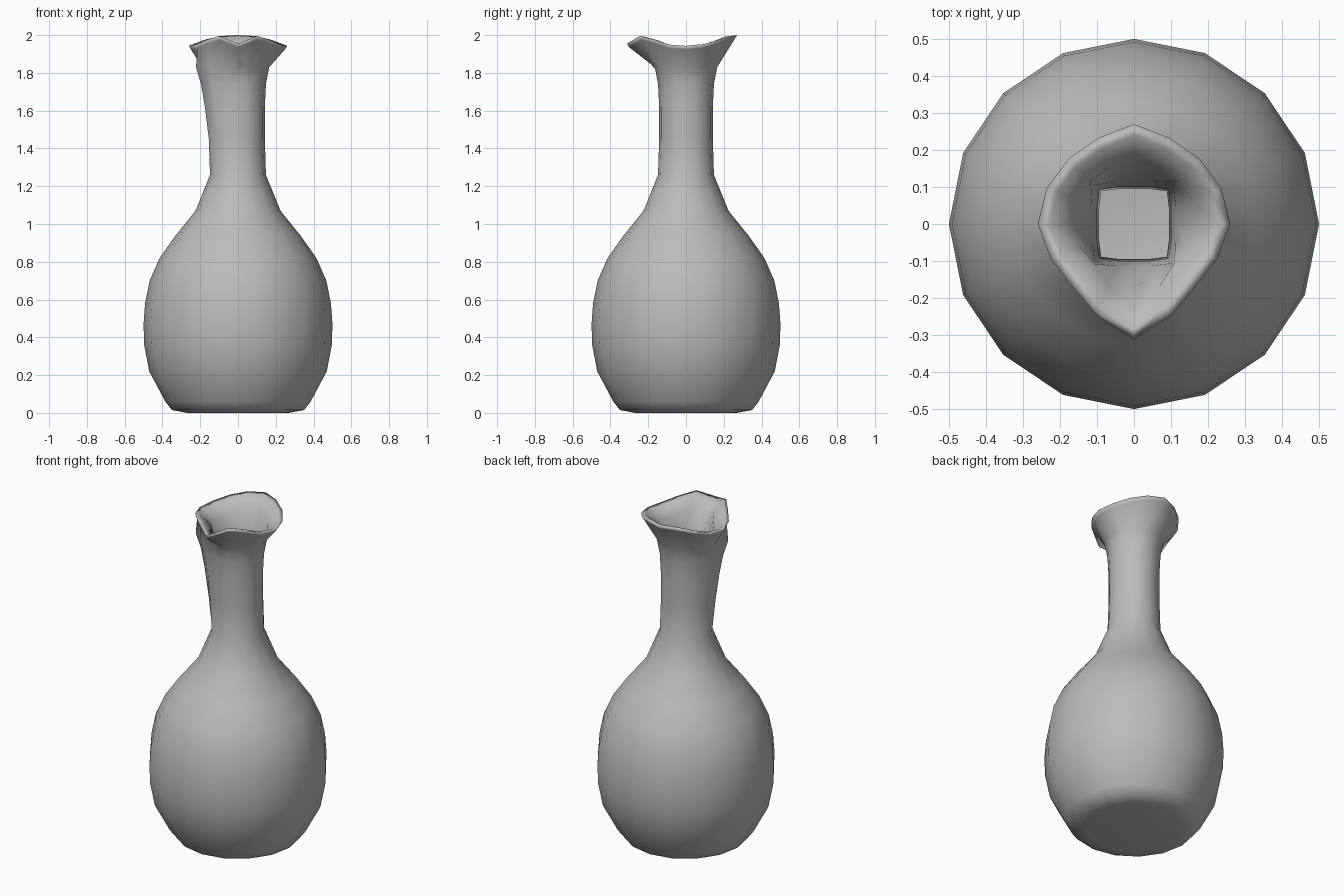
import bpy, bmesh, math

cube = bpy.data.objects.get("Cube")
if cube:
    bpy.data.objects.remove(cube, do_unlink=True)

SIDES = 16
WALL = 0.03

# Outer profile as (radius, height), from the foot up to the top of the neck
OUTER = [(0.27, 0), (0.35, 0.015), (0.385, 0.06), (0.47, 0.22), (0.497, 0.36),
         (0.5, 0.47), (0.492, 0.58), (0.468, 0.7), (0.415, 0.82), (0.33, 0.94),
         (0.225, 1.07), (0.148, 1.26), (0.142, 1.45), (0.142, 1.62),
         (0.148, 1.74), (0.165, 1.83)]

# Lip from the back round to the front tip, as (radius, height)
LIP = [(0.27, 2.0), (0.252, 1.995), (0.25, 1.975), (0.255, 1.953), (0.26, 1.943),
       (0.244, 1.95), (0.237, 1.975), (0.266, 1.995), (0.312, 1.955)]


def point(i, r, z):
    a = math.pi / 2 + math.tau * i / SIDES
    return (r * math.cos(a), r * math.sin(a), z)


def neck_pull(i, z):
    """Fold that draws one side of the neck out towards the lip."""
    t = min(max((z - 1.26) / 0.64, 0), 1)
    return 0.085 * t * {5: 1, 6: 0.6, 4: 0.35}.get(i, 0)


def lip(i, shrink=0, drop=0):
    r, z = LIP[min(i, SIDES - i)]
    return point(i, r - shrink, z - drop)


def squared(i, half):
    """Radius of a nearly square section."""
    a = math.tau * i / SIDES
    return min(half / max(abs(math.cos(a)), abs(math.sin(a))), half * 1.32)


bm = bmesh.new()
rings = []


def add_ring(points):
    rings.append([bm.verts.new(p) for p in points])


# Outside wall and flared lip
for r, z in OUTER:
    add_ring([point(i, r + neck_pull(i, z), z) for i in range(SIDES)])
add_ring([lip(i, 0.012, 0.02) for i in range(SIDES)])
add_ring([lip(i) for i in range(SIDES)])

# Inside of the lip, squared throat and hollow belly
add_ring([lip(i, 0.03, 0.004) for i in range(SIDES)])
add_ring([lip(i, 0.085, 0.06) for i in range(SIDES)])
for half, z in ((0.113, 1.76), (0.1, 1.6), (0.095, 1.26)):
    add_ring([point(i, squared(i, half), z) for i in range(SIDES)])
for r, z in reversed(OUTER[2:11]):
    add_ring([point(i, r - WALL, z) for i in range(SIDES)])
add_ring([point(i, 0.3, WALL) for i in range(SIDES)])

for low, high in zip(rings, rings[1:]):
    for i in range(SIDES):
        j = (i + 1) % SIDES
        bm.faces.new((low[i], low[j], high[j], high[i]))
bm.faces.new(rings[0])
bm.faces.new(rings[-1])
bmesh.ops.recalc_face_normals(bm, faces=bm.faces[:])
for face in bm.faces:
    face.smooth = True

mesh = bpy.data.meshes.new("vase")
bm.to_mesh(mesh)
bm.free()
vase = bpy.data.objects.new("vase", mesh)
bpy.context.collection.objects.link(vase)

# Plain grey clay
GREY = (0.5, 0.5, 0.5, 1)
clay = bpy.data.materials.new("grey_clay")
clay.use_nodes = True
clay.diffuse_color = GREY
clay.node_tree.nodes["Principled BSDF"].inputs["Base Color"].default_value = GREY
mesh.materials.append(clay)
